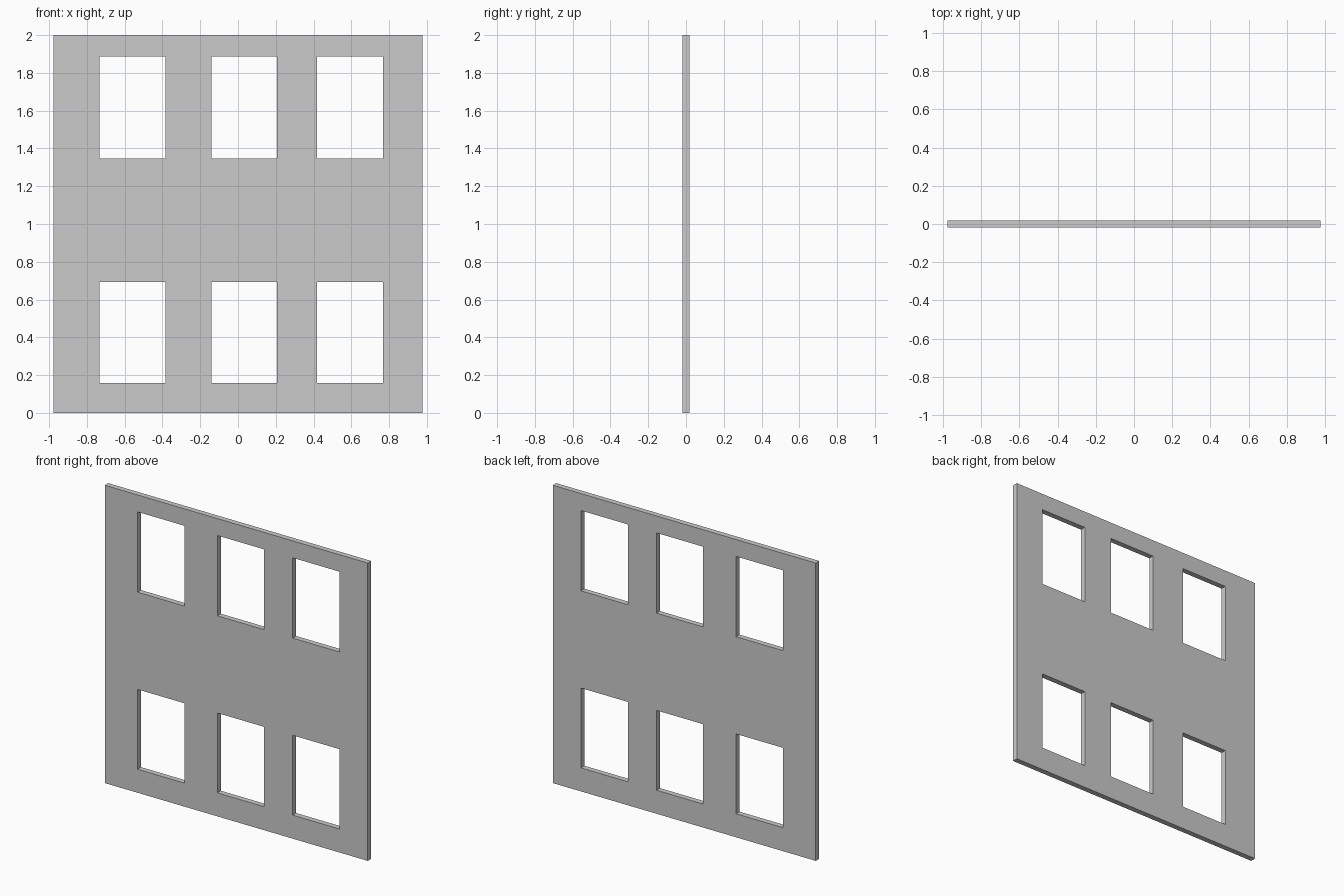
import bpy
import bmesh

if "Cube" in bpy.data.objects:
    bpy.data.objects.remove(bpy.data.objects["Cube"])

THICK = 0.037
HALF_W = 0.977
# Window openings as (start, end) spans
COLUMNS = [(-0.734, -0.385), (-0.141, 0.206), (0.419, 0.768)]
ROWS = [(0.158, 0.694), (1.347, 1.886)]

xs = [-HALF_W] + [x for span in COLUMNS for x in span] + [HALF_W]
zs = [0.0] + [z for span in ROWS for z in span] + [2.0]

# Front sheet: a grid of cells, leaving out the windows (odd column and odd row)
bm = bmesh.new()
grid = [[bm.verts.new((x, -THICK / 2, z)) for z in zs] for x in xs]
for i in range(len(xs) - 1):
    for j in range(len(zs) - 1):
        if i % 2 and j % 2:
            continue
        bm.faces.new((grid[i][j], grid[i + 1][j], grid[i + 1][j + 1], grid[i][j + 1]))

# Wall thickness, including the window reveals
result = bmesh.ops.extrude_face_region(bm, geom=bm.faces[:], use_keep_orig=True)
back = [g for g in result["geom"] if isinstance(g, bmesh.types.BMVert)]
bmesh.ops.translate(bm, verts=back, vec=(0, THICK, 0))
bmesh.ops.recalc_face_normals(bm, faces=bm.faces[:])

mesh = bpy.data.meshes.new("window_wall")
bm.to_mesh(mesh)
bm.free()
wall = bpy.data.objects.new("window_wall", mesh)
bpy.context.collection.objects.link(wall)
